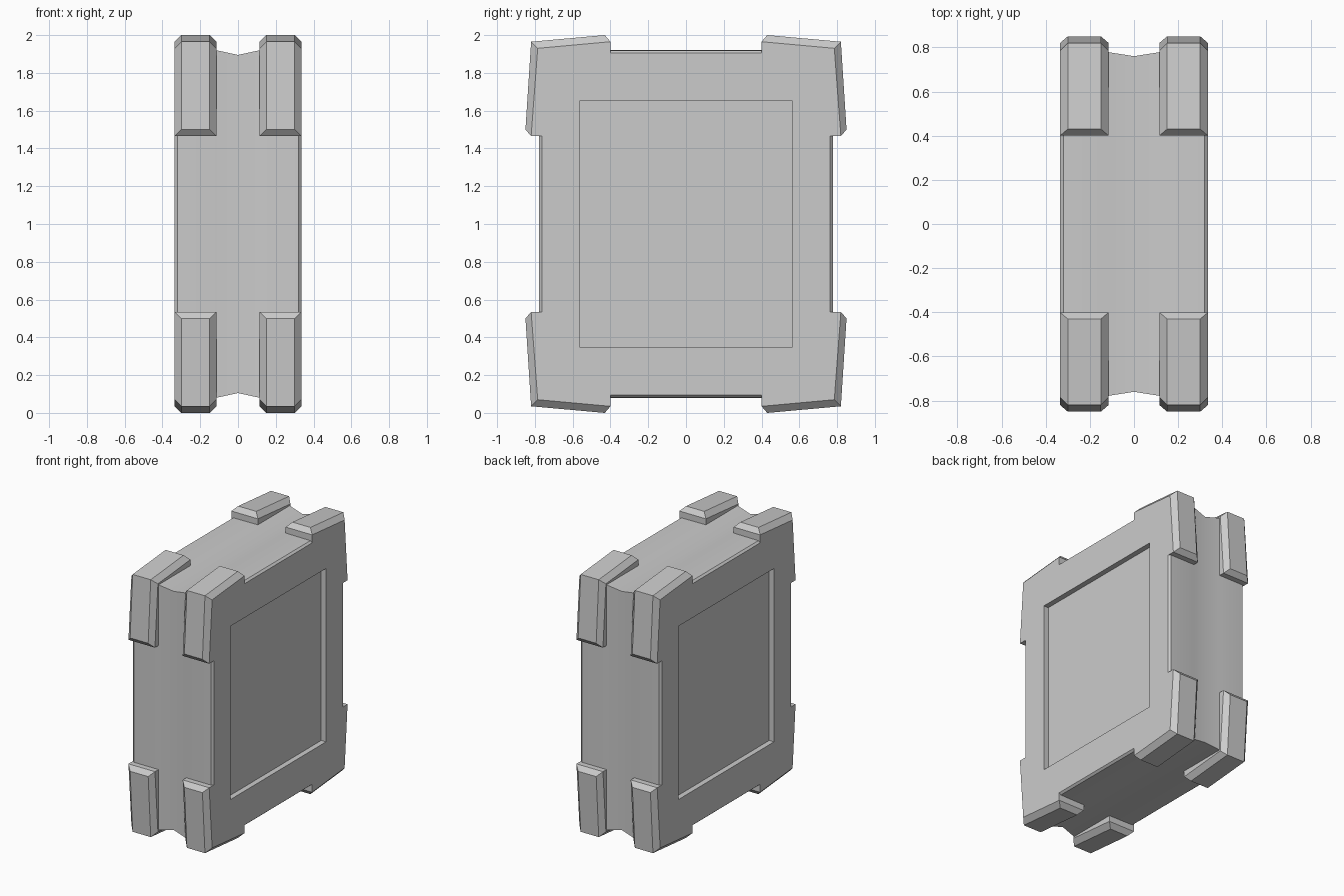
import bpy, bmesh
from math import radians

if "Cube" in bpy.data.objects:
    bpy.data.objects.remove(bpy.data.objects["Cube"])

CZ = 1.0  # mid height, the model is symmetric about it


def make_object(name, bm):
    bmesh.ops.recalc_face_normals(bm, faces=bm.faces)
    mesh = bpy.data.meshes.new(name)
    bm.to_mesh(mesh)
    bm.free()
    ob = bpy.data.objects.new(name, mesh)
    bpy.context.collection.objects.link(ob)
    return ob


def loft(bm, rings):
    """Join closed rings of equal length; return the vertex rings."""
    vs = [[bm.verts.new(p) for p in r] for r in rings]
    for a, b in zip(vs, vs[1:]):
        n = len(a)
        for i in range(n):
            j = (i + 1) % n
            bm.faces.new((a[i], a[j], b[j], b[i]))
    return vs


# Body: rectangular rings along x, with recessed side panels and a shallow rim groove
half = [(0.295, 0.565, 0.65), (0.335, 0.565, 0.65), (0.335, 0.763, 0.905),
        (0.32, 0.778, 0.918), (0.115, 0.778, 0.92)]
sections = half + [(0, 0.76, 0.895)] + [(-x, y, z) for x, y, z in reversed(half)]
bm = bmesh.new()
rings = loft(bm, [[(x, sy * y, CZ + sz * z) for sy, sz in
                   ((-1, -1), (1, -1), (1, 1), (-1, 1))] for x, y, z in sections])
bm.faces.new(rings[0])
bm.faces.new(rings[-1])
body = make_object("body", bm)
bpy.context.view_layer.objects.active = body
body.select_set(True)
bpy.ops.object.shade_smooth_by_angle(angle=radians(30))

# Corner guards: bent L-shaped bumpers with chamfered borders (y, z from centre)
inner = [(0.763, 0.465), (0.763, 0.905), (0.40, 0.905)]
base = [(0.40, 0.965), (0.785, 0.93), (0.82, 0.465)]
ridge = [(0.43, 1.0), (0.82, 0.965), (0.85, 0.50)]


def corner_guard(name, sx, sy, sz):
    bm = bmesh.new()

    def row(x, pts):
        return [bm.verts.new((sx * x, sy * y, CZ + sz * z)) for y, z in pts]

    # Strips across x: inner edge, base, raised ridge, base, inner edge
    back = list(reversed(inner))
    strips = [row(0.115, back), row(0.115, base), row(0.15, ridge),
              row(0.30, ridge), row(0.335, base), row(0.335, back)]
    for a, b in zip(strips, strips[1:] + strips[:1]):
        for i in range(2):
            bm.faces.new((a[i], a[i + 1], b[i + 1], b[i]))
    # End caps: chamfer face plus vertical wall
    for k in (0, 2):
        v = [s[k] for s in strips]
        bm.faces.new((v[1], v[2], v[3], v[4]))
        bm.faces.new((v[0], v[1], v[4], v[5]))
    make_object(name, bm)


for sx, nx in ((-1, "left"), (1, "right")):
    for sy, ny in ((-1, "front"), (1, "back")):
        for sz, nz in ((-1, "lower"), (1, "upper")):
            corner_guard(f"corner_guard_{nz}_{ny}_{nx}", sx, sy, sz)
